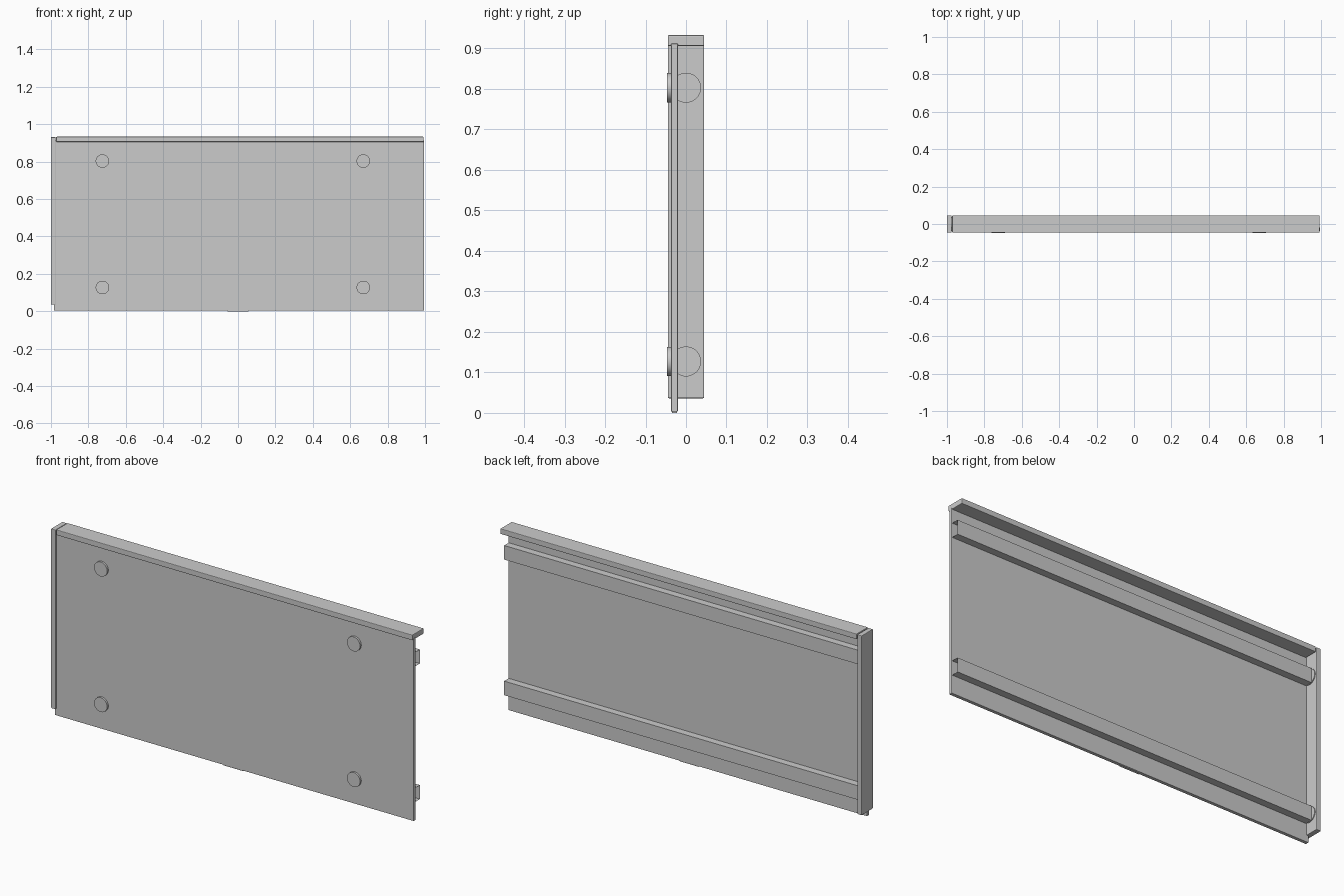
import bpy, bmesh, math
from mathutils import Matrix, Vector

if "Cube" in bpy.data.objects:
    bpy.data.objects.remove(bpy.data.objects["Cube"])


def finish(name, bm):
    bmesh.ops.recalc_face_normals(bm, faces=bm.faces)
    mesh = bpy.data.meshes.new(name)
    bm.to_mesh(mesh)
    bm.free()
    obj = bpy.data.objects.new(name, mesh)
    bpy.context.collection.objects.link(obj)
    return obj


def box(name, lo, hi, bevel=0.0):
    lo, hi = Vector(lo), Vector(hi)
    bm = bmesh.new()
    bmesh.ops.create_cube(bm, size=1)
    bmesh.ops.scale(bm, vec=hi - lo, verts=bm.verts)
    bmesh.ops.translate(bm, vec=(lo + hi) / 2, verts=bm.verts)
    obj = finish(name, bm)
    if bevel:
        mod = obj.modifiers.new("edge_bevel", 'BEVEL')
        mod.width = bevel
        mod.segments = 2
    return obj


def disc(name, centre, radius, depth, axis):
    bm = bmesh.new()
    bmesh.ops.create_cone(bm, cap_ends=True, segments=40, radius1=radius,
                          radius2=radius, depth=depth)
    turn = Matrix.Rotation(math.pi / 2, 4, axis)
    bmesh.ops.transform(bm, matrix=Matrix.Translation(centre) @ turn, verts=bm.verts)
    for f in bm.faces:
        f.smooth = len(f.verts) == 4
    for e in bm.edges:
        e.smooth = not any(len(f.verts) > 4 for f in e.link_faces)
    return finish(name, bm)


def channel(name, z, x0, x1):
    # Thin sheet rail, open toward the panel and at both ends
    profile = [(-0.02, -0.035), (0.016, -0.035), (0.016, 0.035), (-0.02, 0.035)]
    bm = bmesh.new()
    a = [bm.verts.new((x0, y, z + dz)) for y, dz in profile]
    b = [bm.verts.new((x1, y, z + dz)) for y, dz in profile]
    for i in range(3):
        bm.faces.new((a[i], a[i + 1], b[i + 1], b[i]))
    return finish(name, bm)


# Main board and its small lower tab
box("panel", (-0.985, -0.037, 0.003), (0.995, -0.02, 0.912), 0.002)
box("lower_tab", (-0.055, -0.035, 0.0), (0.055, -0.022, 0.006))

# Edge trims along the top and the left side
box("top_trim", (-0.972, -0.045, 0.906), (0.993, 0.045, 0.933), 0.003)
box("side_trim", (-1.0, -0.045, 0.036), (-0.975, 0.045, 0.931), 0.003)

# Rails on the back, with discs on the front and at the side trim
for level, z in (("lower", 0.127), ("upper", 0.803)):
    channel(level + "_rail", z, -0.972, 0.992)
    disc(level + "_side_disc", (-0.976, 0, z), 0.037, 0.01, 'Y')
    for side, x in (("left", -0.725), ("right", 0.67)):
        disc(f"{level}_{side}_front_disc", (x, -0.041, z), 0.036, 0.012, 'X')
